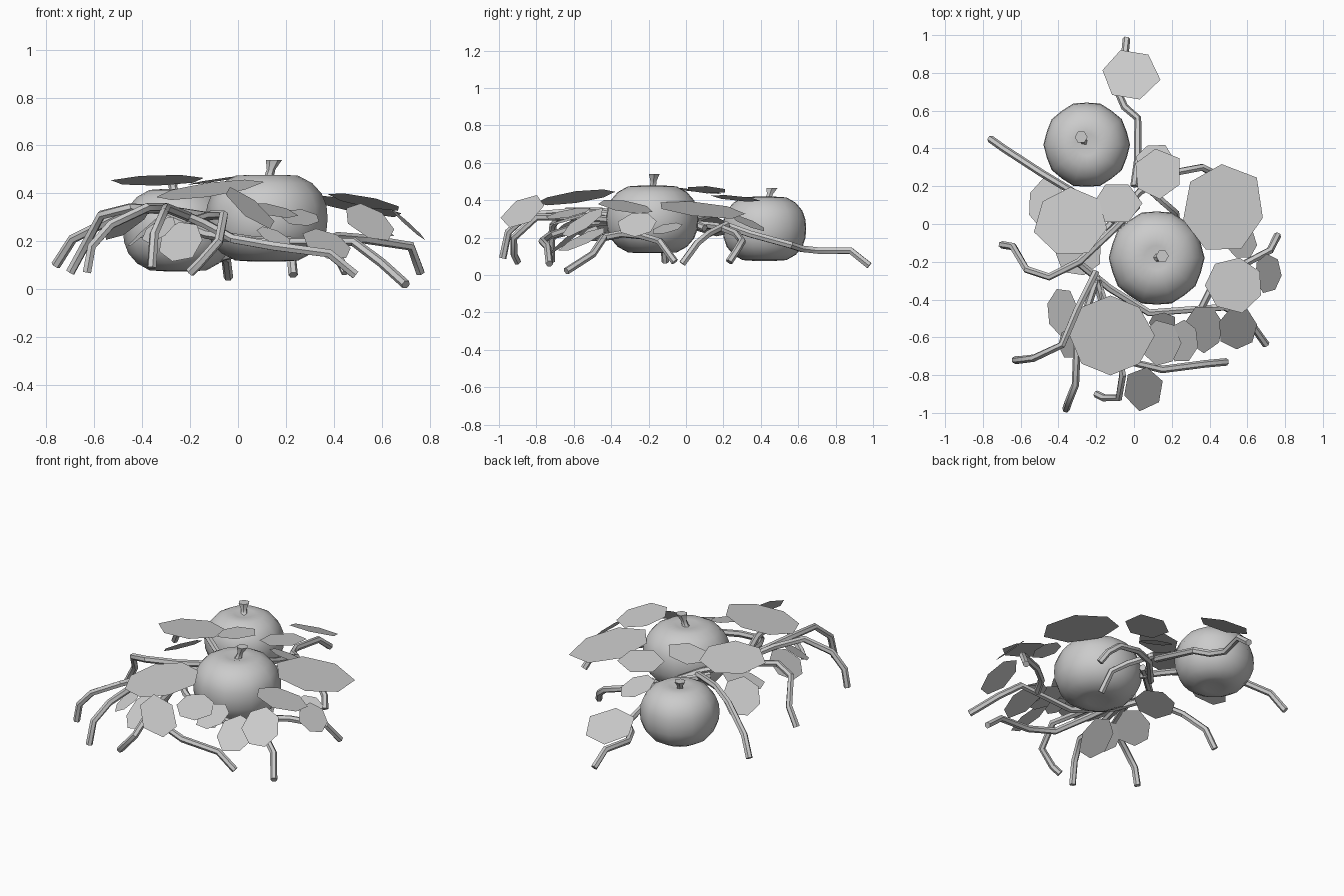
import bpy
import bmesh
from math import cos, sin, pi, radians
from mathutils import Vector

default_cube = bpy.data.objects.get("Cube")
if default_cube:
    bpy.data.objects.remove(default_cube, do_unlink=True)

# One plain grey for the whole patch
grey = bpy.data.materials.new("plain_grey")
grey.use_nodes = True
grey.diffuse_color = (0.6, 0.6, 0.6, 1)
grey.node_tree.nodes["Principled BSDF"].inputs["Base Color"].default_value = grey.diffuse_color


def add_mesh(name, mesh, smooth=None):
    """Link a mesh as a named part, optionally smooth below an angle."""
    mesh.materials.clear()
    mesh.materials.append(grey)
    part = bpy.data.objects.new(name, mesh)
    bpy.context.collection.objects.link(part)
    if smooth:
        bpy.ops.object.select_all(action="DESELECT")
        part.select_set(True)
        bpy.context.view_layer.objects.active = part
        bpy.ops.object.shade_smooth_by_angle(angle=radians(smooth))


def pumpkin(name, centre, radius, height, lobes=10):
    """Squashed full-sided ball with soft vertical lobes and dimpled poles."""
    bm = bmesh.new()
    bmesh.ops.create_uvsphere(bm, u_segments=lobes * 2, v_segments=12, radius=1)
    for vert in bm.verts:
        x, y, z = vert.co
        flat = (x * x + y * y) ** 0.5
        spoke = Vector((x, y)).angle_signed(Vector((1, 0))) if flat > 0.01 else 0
        fullness = (flat ** 2.4 + abs(z) ** 2.4) ** (-1 / 2.4)
        wide = radius * fullness * (1 + 0.015 * cos(lobes * spoke) * flat)
        tall = height * fullness * (1 - 0.16 * max(0, 1 - 2.5 * flat))
        vert.co = Vector(centre) + Vector((x * wide, y * wide, z * tall))
    mesh = bpy.data.meshes.new(name)
    bm.to_mesh(mesh)
    bm.free()
    add_mesh(name, mesh, smooth=50)


def stem(name, base, top):
    """Hexagonal stalk: wide foot, narrow neck, flared cut end."""
    base, top = Vector(base), Vector(top)
    bm = bmesh.new()
    rings = []
    for along, radius in ((0, 0.045), (0.3, 0.02), (0.6, 0.018), (1, 0.034)):
        middle = base.lerp(top, along)
        rings.append([bm.verts.new(middle + Vector((cos(a * pi / 3), sin(a * pi / 3), 0)) * radius)
                      for a in range(6)])
    for low, high in zip(rings, rings[1:]):
        for i in range(6):
            j = (i + 1) % 6
            bm.faces.new((low[i], low[j], high[j], high[i]))
    bm.faces.new(rings[-1])
    mesh = bpy.data.meshes.new(name)
    bm.to_mesh(mesh)
    bm.free()
    add_mesh(name, mesh, smooth=40)


def leaf(name, centre, size, slope, turn, sides=7):
    """Flat many-cornered leaf with a pointed tip, tilted by its slope."""
    corners = []
    for i in range(sides):
        angle = radians(turn) + i * 2 * pi / sides
        reach = 1.03 if i else 1.12
        dx, dy = size[0] * reach * cos(angle), size[1] * reach * sin(angle)
        corners.append(Vector(centre) + Vector((dx, dy, dx * slope[0] + dy * slope[1])))
    mesh = bpy.data.meshes.new(name)
    mesh.from_pydata(corners, [], [range(sides)])
    add_mesh(name, mesh)


def vine(name, *path):
    """Thin angular tube along a path, made into a mesh."""
    curve = bpy.data.curves.new(name, "CURVE")
    curve.dimensions = "3D"
    curve.bevel_depth = 0.02
    curve.bevel_resolution = 1
    curve.use_fill_caps = True
    spline = curve.splines.new("POLY")
    spline.points.add(len(path) - 1)
    for point, place in zip(spline.points, path):
        point.co = (*place, 1)
    guide = bpy.data.objects.new(name + "_guide", curve)
    bpy.context.collection.objects.link(guide)
    bpy.context.view_layer.update()
    solid = guide.evaluated_get(bpy.context.evaluated_depsgraph_get())
    mesh = bpy.data.meshes.new_from_object(solid)
    bpy.data.objects.remove(guide, do_unlink=True)
    add_mesh(name, mesh, smooth=40)


# Pumpkins and their stalks
pumpkin("front_pumpkin", (0.12, -0.18, 0.297), 0.25, 0.195)
pumpkin("back_pumpkin", (-0.25, 0.42, 0.247), 0.226, 0.185)
stem("front_stem", (0.12, -0.18, 0.44), (0.15, -0.17, 0.54))
stem("back_stem", (-0.26, 0.43, 0.38), (-0.28, 0.46, 0.465))

# Large canopy leaves
leaf("front_canopy_leaf", (-0.125, -0.59, 0.415), (0.21, 0.205), (0.14, 0.14), 0, sides=8)
leaf("left_canopy_leaf", (-0.33, 0.01, 0.455), (0.185, 0.18), (0.03, -0.12), 195)
leaf("right_canopy_leaf", (0.47, 0.08, 0.35), (0.21, 0.23), (-0.18, -0.1), 40)
leaf("right_front_leaf", (0.53, -0.32, 0.365), (0.15, 0.14), (-0.2, -0.15), 285)

# Leaves between and behind the pumpkins
leaf("back_tip_leaf", (-0.02, 0.79, 0.235), (0.145, 0.135), (0, -0.4), -10, sides=6)
leaf("middle_leaf", (0.125, 0.265, 0.41), (0.125, 0.13), (0.1, -0.1), 35, sides=6)
leaf("middle_low_leaf", (0.11, 0.33, 0.28), (0.1, 0.09), (-0.2, -0.4), 60)
leaf("inner_leaf", (-0.09, 0.11, 0.455), (0.12, 0.11), (0.15, -0.05), 0, sides=6)
leaf("left_low_leaf", (-0.46, 0.1, 0.28), (0.1, 0.13), (0.6, -0.3), 100)
leaf("left_under_leaf", (-0.29, -0.16, 0.24), (0.12, 0.11), (0.2, 0.1), 230)
leaf("right_under_leaf", (0.57, -0.1, 0.25), (0.08, 0.08), (-0.3, 0.2), 300)

# Steep outer leaves
leaf("right_edge_leaf", (0.71, -0.26, 0.27), (0.07, 0.1), (-0.9, 0.1), 250)
leaf("right_corner_leaf", (0.55, -0.55, 0.28), (0.1, 0.11), (-0.4, 0.6), 215)
leaf("front_right_leaf", (0.37, -0.55, 0.19), (0.1, 0.12), (-0.3, 0.45), 270)
leaf("front_small_leaf", (0.26, -0.62, 0.3), (0.08, 0.11), (-0.1, 0.3), 240)
leaf("front_middle_leaf", (0.14, -0.63, 0.33), (0.1, 0.12), (-0.2, 0.2), 0)
leaf("front_inner_leaf", (0.15, -0.52, 0.22), (0.07, 0.05), (-0.4, 0.6), 30)
leaf("front_tip_leaf", (0.05, -0.87, 0.34), (0.105, 0.11), (-0.7, 0.4), 260, sides=6)
leaf("left_edge_leaf", (-0.38, -0.46, 0.25), (0.08, 0.12), (0.9, 0.1), 265)
leaf("front_left_leaf", (-0.24, -0.62, 0.2), (0.09, 0.1), (0.2, 0.8), 300)
leaf("left_corner_leaf", (-0.33, -0.63, 0.25), (0.07, 0.08), (0.5, 0.5), 240)

# Vines reaching out and drooping to the ground
vine("back_vine", (-0.04, 0.98, 0.05), (-0.05, 0.88, 0.13), (-0.09, 0.71, 0.13), (-0.05, 0.62, 0.14),
     (0.02, 0.56, 0.16), (0.02, 0.34, 0.22), (0, 0.2, 0.27))
vine("back_left_vine", (-0.76, 0.45, 0.1), (-0.69, 0.4, 0.21), (-0.49, 0.27, 0.31),
     (-0.34, 0.18, 0.34), (-0.15, 0.05, 0.3), (0, -0.05, 0.26))
vine("left_vine", (-0.7, -0.11, 0.07), (-0.64, -0.12, 0.18), (-0.57, -0.24, 0.31), (-0.45, -0.28, 0.34),
     (-0.29, -0.2, 0.33), (-0.1, -0.02, 0.3), (0.02, 0.1, 0.25))
vine("front_left_vine", (-0.63, -0.72, 0.07), (-0.61, -0.72, 0.18), (-0.53, -0.71, 0.27),
     (-0.38, -0.64, 0.34), (-0.3, -0.45, 0.34), (-0.2, -0.25, 0.3))
vine("front_long_vine", (-0.36, -0.98, 0.09), (-0.35, -0.95, 0.23), (-0.31, -0.85, 0.32),
     (-0.3, -0.6, 0.34), (-0.2, -0.3, 0.3))
vine("front_hook_vine", (-0.2, -0.9, 0.07), (-0.16, -0.92, 0.11), (-0.08, -0.92, 0.2),
     (-0.06, -0.8, 0.31), (-0.11, -0.55, 0.31), (-0.2, -0.28, 0.28))
vine("front_right_vine", (0.49, -0.73, 0.06), (0.38, -0.74, 0.15), (0.15, -0.77, 0.18),
     (-0.02, -0.73, 0.21), (-0.13, -0.55, 0.27), (-0.2, -0.3, 0.3))
vine("right_corner_vine", (0.7, -0.64, 0.02), (0.6, -0.5, 0.11), (0.48, -0.44, 0.2), (0.08, -0.47, 0.2),
     (-0.13, -0.34, 0.23), (-0.3, -0.2, 0.3))
vine("right_vine", (0.76, -0.06, 0.07), (0.72, -0.14, 0.18), (0.53, -0.24, 0.21),
     (0.41, -0.34, 0.22), (0.36, -0.44, 0.2))
vine("back_right_vine", (0.45, 0.23, 0.07), (0.42, 0.27, 0.13), (0.36, 0.3, 0.18), (0.2, 0.27, 0.22),
     (0.03, 0.17, 0.26), (-0.15, -0.03, 0.28))
vine("middle_vine", (0.23, -0.02, 0.06), (0.22, 0.06, 0.17), (0.15, 0.12, 0.22), (0.04, 0.22, 0.27))
